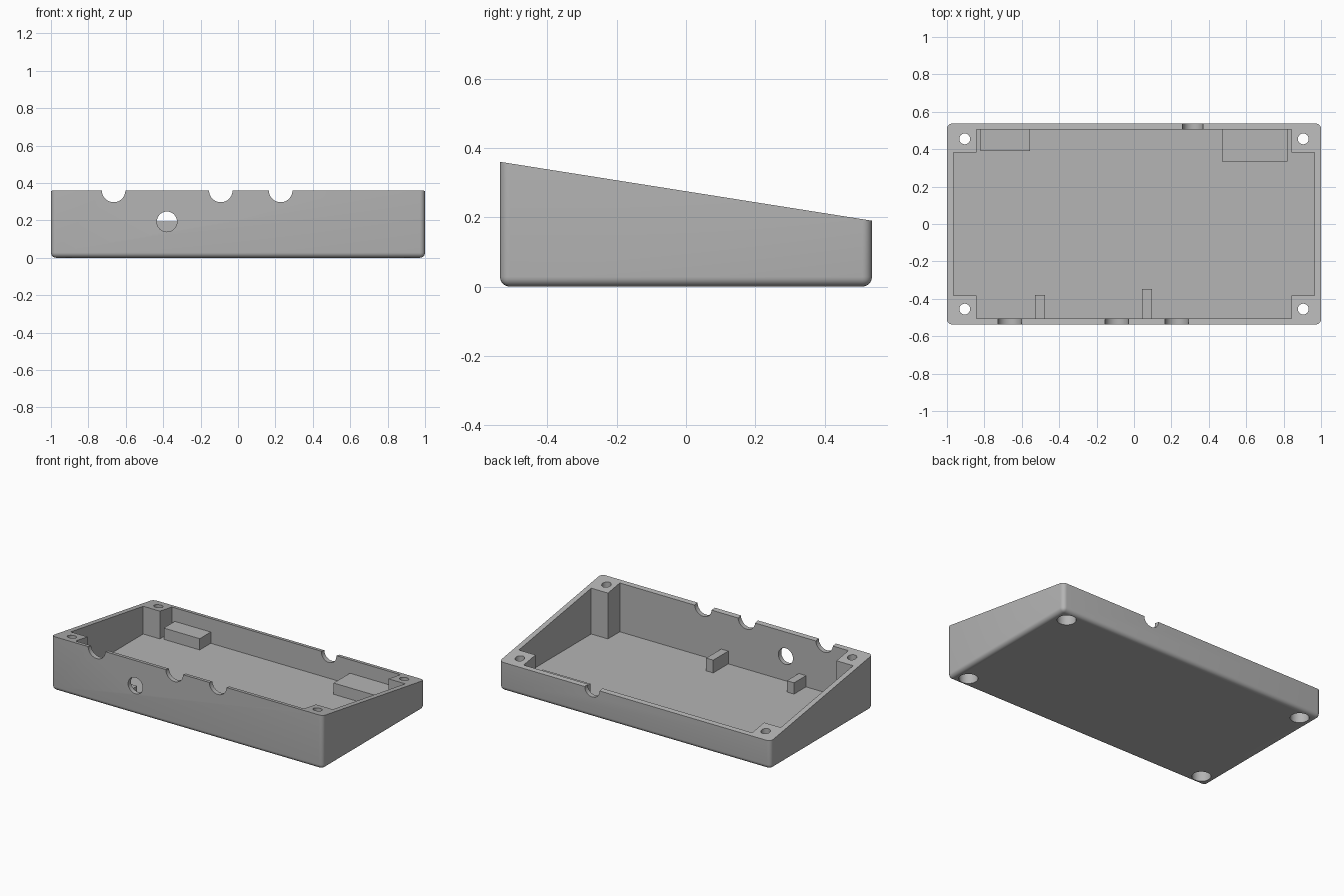
import bpy, bmesh, math
from mathutils import Matrix

cube = bpy.data.objects.get("Cube")
if cube:
    bpy.data.objects.remove(cube, do_unlink=True)

grey = bpy.data.materials.new("grey_plastic")
grey.use_nodes = True
colour = (0.46, 0.46, 0.46, 1)
grey.diffuse_color = colour
grey.node_tree.nodes["Principled BSDF"].inputs["Base Color"].default_value = colour

HALF_Y = 0.537
FRONT_Z, BACK_Z = 0.36, 0.19
FLOOR = 0.03


def add_object(name, bm):
    bmesh.ops.recalc_face_normals(bm, faces=bm.faces)
    mesh = bpy.data.meshes.new(name)
    bm.to_mesh(mesh)
    bm.free()
    mesh.materials.append(grey)
    obj = bpy.data.objects.new(name, mesh)
    bpy.context.collection.objects.link(obj)
    return obj


def prism(bm, outline, z0, z1):
    face = bm.faces.new([bm.verts.new((x, y, z0)) for x, y in outline])
    new = bmesh.ops.extrude_face_region(bm, geom=[face])["geom"]
    tops = [g for g in new if isinstance(g, bmesh.types.BMVert)]
    bmesh.ops.translate(bm, verts=tops, vec=(0, 0, z1 - z0))


def block(name, x0, x1, y0, y1, z1):
    bm = bmesh.new()
    prism(bm, [(x0, y0), (x1, y0), (x1, y1), (x0, y1)], FLOOR - 0.01, z1)
    return add_object(name, bm)


def cylinder(name, centre, radius, depth, along_y=False):
    bm = bmesh.new()
    turn = Matrix.Rotation(math.pi / 2 if along_y else 0, 4, "X")
    bmesh.ops.create_cone(bm, cap_ends=True, segments=48, radius1=radius,
                          radius2=radius, depth=depth,
                          matrix=Matrix.Translation(centre) @ turn)
    return add_object(name, bm)


def cut(target, cutter):
    cutter.hide_render = True
    mod = target.modifiers.new("cut", "BOOLEAN")
    mod.operation = "DIFFERENCE"
    mod.solver = "EXACT"
    mod.object = cutter
    bpy.context.view_layer.objects.active = target
    bpy.ops.object.modifier_apply(modifier=mod.name)
    bpy.data.objects.remove(cutter, do_unlink=True)


# Wedge-shaped case with rounded corners and bottom edges
bm = bmesh.new()
prism(bm, [(-1, -HALF_Y), (1, -HALF_Y), (1, HALF_Y), (-1, HALF_Y)], 0, 1)
for v in bm.verts:
    if v.co.z > 0.5:
        v.co.z = FRONT_Z if v.co.y < 0 else BACK_Z
rounded = [e for e in bm.edges if any(v.co.z < 0.01 for v in e.verts)]
bmesh.ops.bevel(bm, geom=rounded, offset=0.028, segments=6, profile=0.5,
                affect="EDGES")
case = add_object("enclosure_case", bm)

# Cavity, leaving a square screw post in each corner
wx, wy, px, py = 0.965, 0.506, 0.842, 0.381
quarter = [(wx, py), (px, py), (px, wy)]
outline = []
for sx, sy in ((1, 1), (-1, 1), (-1, -1), (1, -1)):
    corner = [(sx * x, sy * y) for x, y in quarter]
    outline += corner if sx * sy > 0 else corner[::-1]
bm = bmesh.new()
prism(bm, outline, FLOOR, 0.6)
cut(case, add_object("cavity_cutter", bm))

# Screw holes with wide recesses underneath
for x in (-0.905, 0.905):
    for y in (-0.455, 0.455):
        cut(case, cylinder("screw_cutter", (x, y, 0.2), 0.029, 0.8))
        cut(case, cylinder("recess_cutter", (x, y, 0), 0.057, 0.2))

# Cable notches in the rim and the round front hole
for x, y, z, r in ((-0.665, -HALF_Y, FRONT_Z, 0.063),
                   (-0.092, -HALF_Y, FRONT_Z, 0.063),
                   (0.228, -HALF_Y, FRONT_Z, 0.063),
                   (-0.38, -HALF_Y, 0.193, 0.054),
                   (0.315, HALF_Y, BACK_Z, 0.055)):
    cut(case, cylinder("opening_cutter", (x, y, z), r, 0.14, True))

# Support blocks and ribs on the floor
parts = [case,
         block("back_right_support", -0.82, -0.555, 0.39, 0.515, 0.105),
         block("back_left_support", 0.47, 0.82, 0.335, 0.515, 0.105),
         block("front_right_rib", -0.53, -0.477, -0.515, -0.38, 0.105),
         block("front_left_rib", 0.043, 0.095, -0.515, -0.348, 0.115)]

# Smooth rounded areas, crisp corners
bpy.ops.object.select_all(action="DESELECT")
for obj in parts:
    obj.select_set(True)
bpy.context.view_layer.objects.active = case
bpy.ops.object.shade_smooth_by_angle(angle=math.radians(30))
